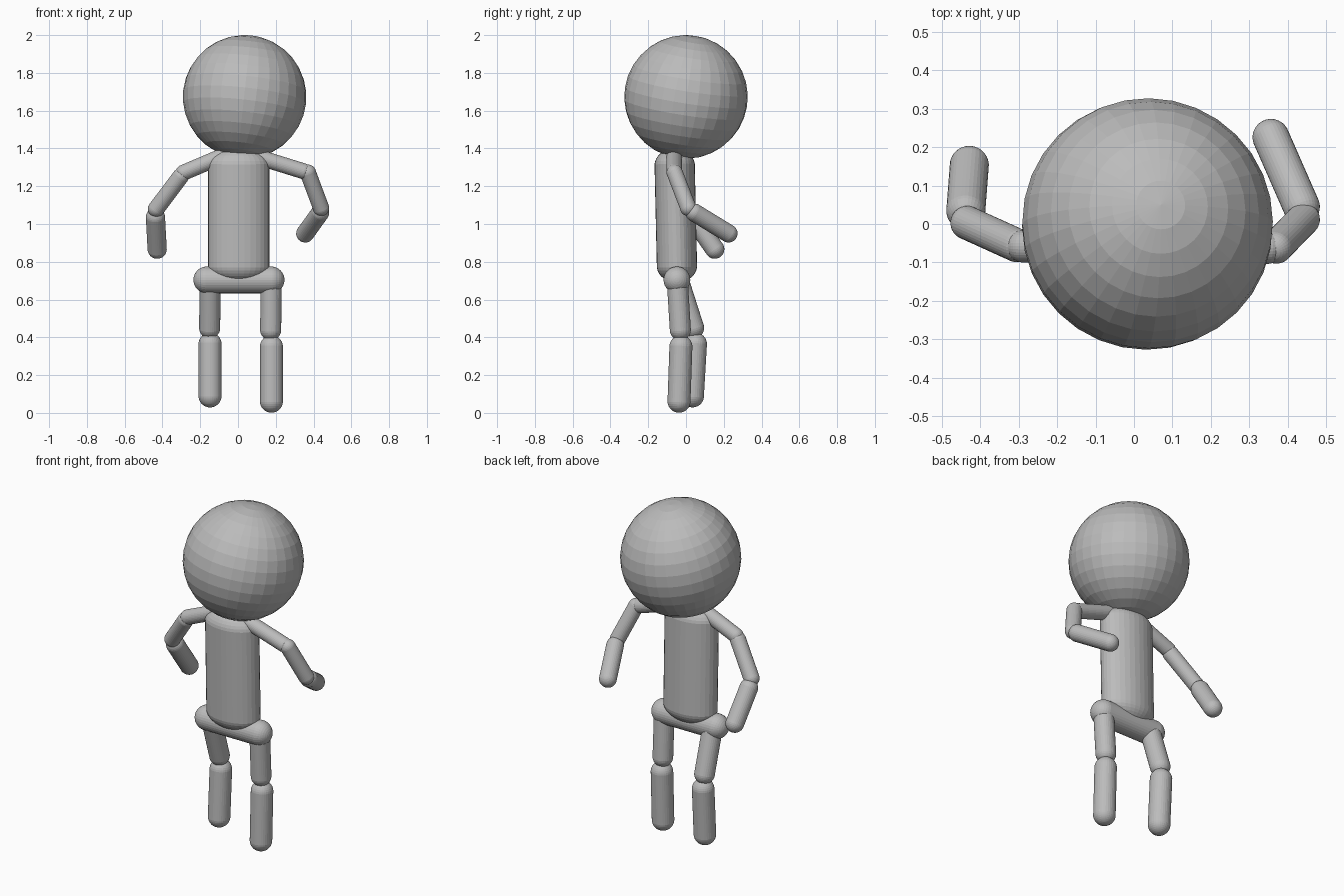
import bpy
import bmesh
from mathutils import Vector, Matrix

cube = bpy.data.objects.get("Cube")
if cube:
    bpy.data.objects.remove(cube, do_unlink=True)

grey = bpy.data.materials.new("plain grey")
grey.use_nodes = True
grey.diffuse_color = (0.5, 0.5, 0.5, 1)
grey.node_tree.nodes["Principled BSDF"].inputs["Base Color"].default_value = grey.diffuse_color


def add_part(name, bm, centre, axis):
    """Turn the mesh's z axis towards the given axis and place it."""
    turn = Vector((0, 0, 1)).rotation_difference(axis).to_matrix().to_4x4()
    bm.transform(Matrix.Translation(centre) @ turn)
    mesh = bpy.data.meshes.new(name)
    bm.to_mesh(mesh)
    bm.free()
    mesh.materials.append(grey)
    obj = bpy.data.objects.new(name, mesh)
    bpy.context.collection.objects.link(obj)
    return obj


def capsule(name, start, end, radius, depth=None, cap=None):
    """Round-ended tube between two cap centres; may be oval in section."""
    a, b = Vector(start), Vector(end)
    bm = bmesh.new()
    bmesh.ops.create_uvsphere(bm, u_segments=32, v_segments=17, radius=1)
    half = (b - a).length / 2
    for v in bm.verts:
        side = 1 if v.co.z > 0 else -1
        v.co = (v.co.x * radius, v.co.y * (depth or radius),
                v.co.z * (cap or radius) + side * half)
    return add_part(name, bm, (a + b) / 2, b - a)


# Head: a faceted ball, slightly tipped
ball = bmesh.new()
bmesh.ops.create_uvsphere(ball, u_segments=32, v_segments=16, radius=0.327)
add_part("head", ball, Vector((0.035, 0, 1.673)), Vector((0.035, 0.05, 0.32)))

# Trunk
capsule("torso", (0.004, -0.048, 0.78), (0.004, -0.06, 1.31), 0.163, 0.107, 0.09)
capsule("hips", (-0.165, -0.048, 0.704), (0.175, -0.048, 0.704), 0.071)

# Left arm
capsule("left_shoulder", (0.10, -0.062, 1.356), (0.345, -0.062, 1.28), 0.042)
capsule("left_upper_arm", (0.37, -0.06, 1.272), (0.44, 0.012, 1.085), 0.043)
capsule("left_forearm", (0.435, 0.045, 1.06), (0.356, 0.225, 0.95), 0.048)

# Right arm
capsule("right_shoulder", (-0.09, -0.06, 1.356), (-0.288, -0.058, 1.272), 0.042)
capsule("right_upper_arm", (-0.305, -0.055, 1.25), (-0.433, 0.003, 1.08), 0.044)
capsule("right_forearm", (-0.437, 0.035, 1.035), (-0.428, 0.152, 0.867), 0.051)

# Legs
capsule("left_thigh", (0.175, -0.046, 0.70), (0.173, -0.03, 0.44), 0.056)
capsule("left_shin", (0.177, -0.027, 0.35), (0.177, -0.037, 0.062), 0.061)
capsule("right_thigh", (-0.148, -0.04, 0.70), (-0.15, 0.04, 0.45), 0.056)
capsule("right_shin", (-0.148, 0.05, 0.364), (-0.148, 0.034, 0.09), 0.061)
